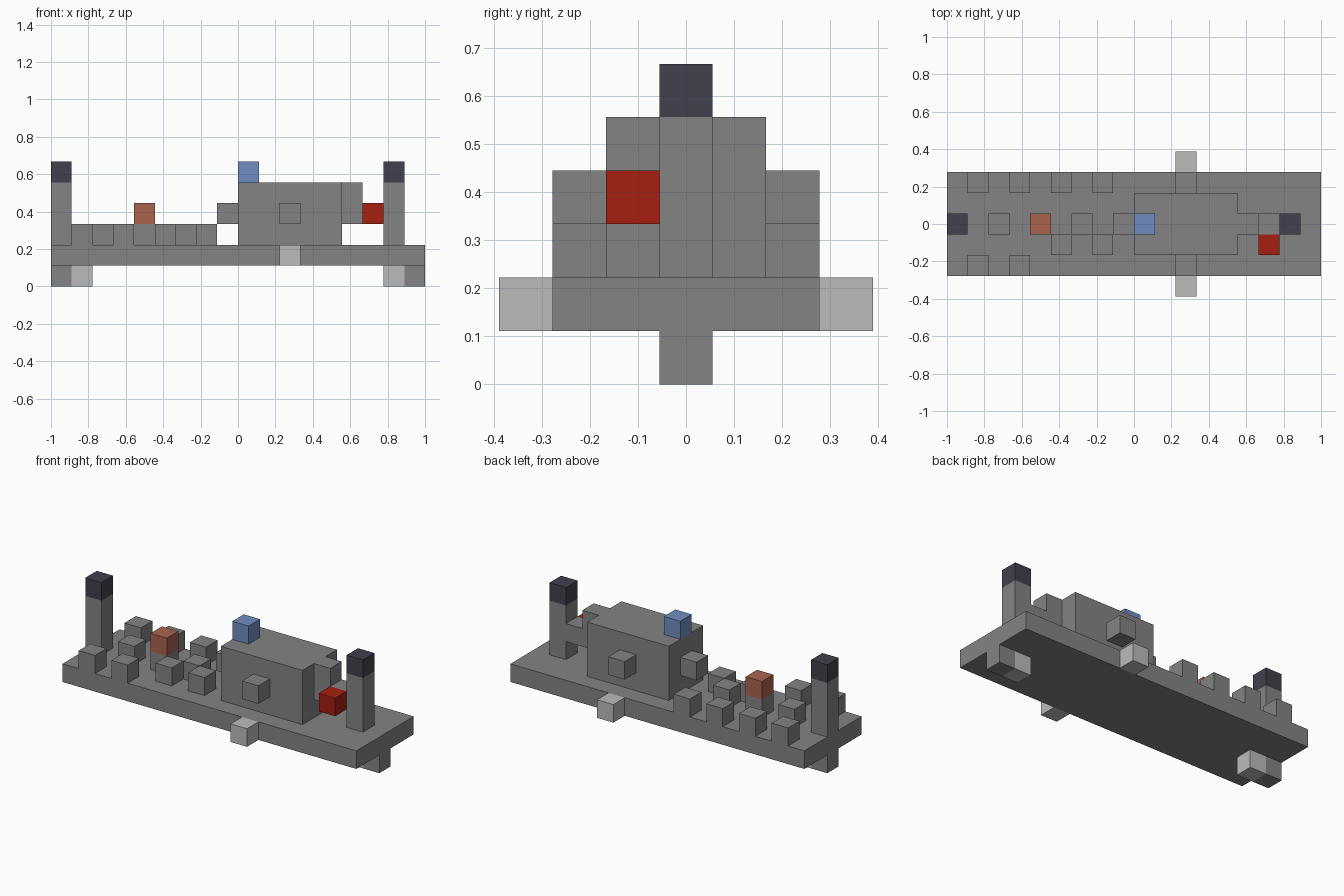
import bpy
import bmesh
from mathutils import Vector

if "Cube" in bpy.data.objects:
    bpy.data.objects.remove(bpy.data.objects["Cube"], do_unlink=True)

U = 1 / 9  # one block


def material(name, colour):
    mat = bpy.data.materials.new(name)
    mat.use_nodes = True
    mat.diffuse_color = (*colour, 1)
    mat.node_tree.nodes["Principled BSDF"].inputs["Base Color"].default_value = (*colour, 1)
    return mat


grey = material("hull grey", (0.23, 0.23, 0.23))
light = material("light grey", (0.50, 0.50, 0.50))
dark = material("dark slate", (0.052, 0.052, 0.077))
red = material("red", (0.38, 0.014, 0.005))
orange = material("terracotta", (0.40, 0.127, 0.08))
blue = material("blue", (0.16, 0.27, 0.53))


def block(name, mat, x, y, z, size=(1, 1, 1)):
    """Box in block units: x counts from the tail, y is its centre, z its base."""
    bm = bmesh.new()
    bmesh.ops.create_cube(bm, size=1)
    centre = Vector((x - 9 + size[0] / 2, y, z + size[2] / 2))
    for v in bm.verts:
        v.co = Vector(a * s + c for a, s, c in zip(v.co, size, centre)) * U
    mesh = bpy.data.meshes.new(name)
    bm.to_mesh(mesh)
    bm.free()
    mesh.materials.append(mat)
    obj = bpy.data.objects.new(name, mesh)
    bpy.context.collection.objects.link(obj)
    return obj


# Deck and the feet beneath it
block("deck", grey, 0, 0, 1, (18, 5, 1))
for end, outer, inner in (("rear", 0, 1), ("front", 17, 16)):
    block(end + "_foot", grey, outer, 0, 0)
    block(end + "_light_foot", light, inner, 0, 0)

# Posts with dark caps
for end, x in (("rear", 0), ("front", 16)):
    block(end + "_post", grey, x, 0, 2, (1, 1, 3))
    block(end + "_post_cap", dark, x, 0, 5)

# Cabin with its attachments
block("cabin", grey, 9, 0, 2, (5, 3, 3))
block("cabin_nose", grey, 14, 0, 3, (1, 1, 2))
block("nose_link", grey, 15, 0, 3)
block("red_block", red, 15, -1, 3)
block("cabin_rear_knob", grey, 8, 0, 3)
block("roof_light", blue, 9, 0, 5)
for side, s in (("left", 1), ("right", -1)):
    # The model's front faces -y, so these stand on the back and front sides
    label = "back" if s > 0 else "front"
    block(label + "_cabin_knob", grey, 11, 2 * s, 3)
    block(label + "_deck_lug", light, 11, 3 * s, 1)

# Rows of deck blocks, staggered
rows = {2: (1, 3, 5, 7), 0: (2, 4, 6), -1: (5, 7), -2: (1, 3)}
for y, xs in rows.items():
    for x in xs:
        block("deck_block", grey, x, y, 2)
block("terracotta_block", orange, 4, 0, 3)
